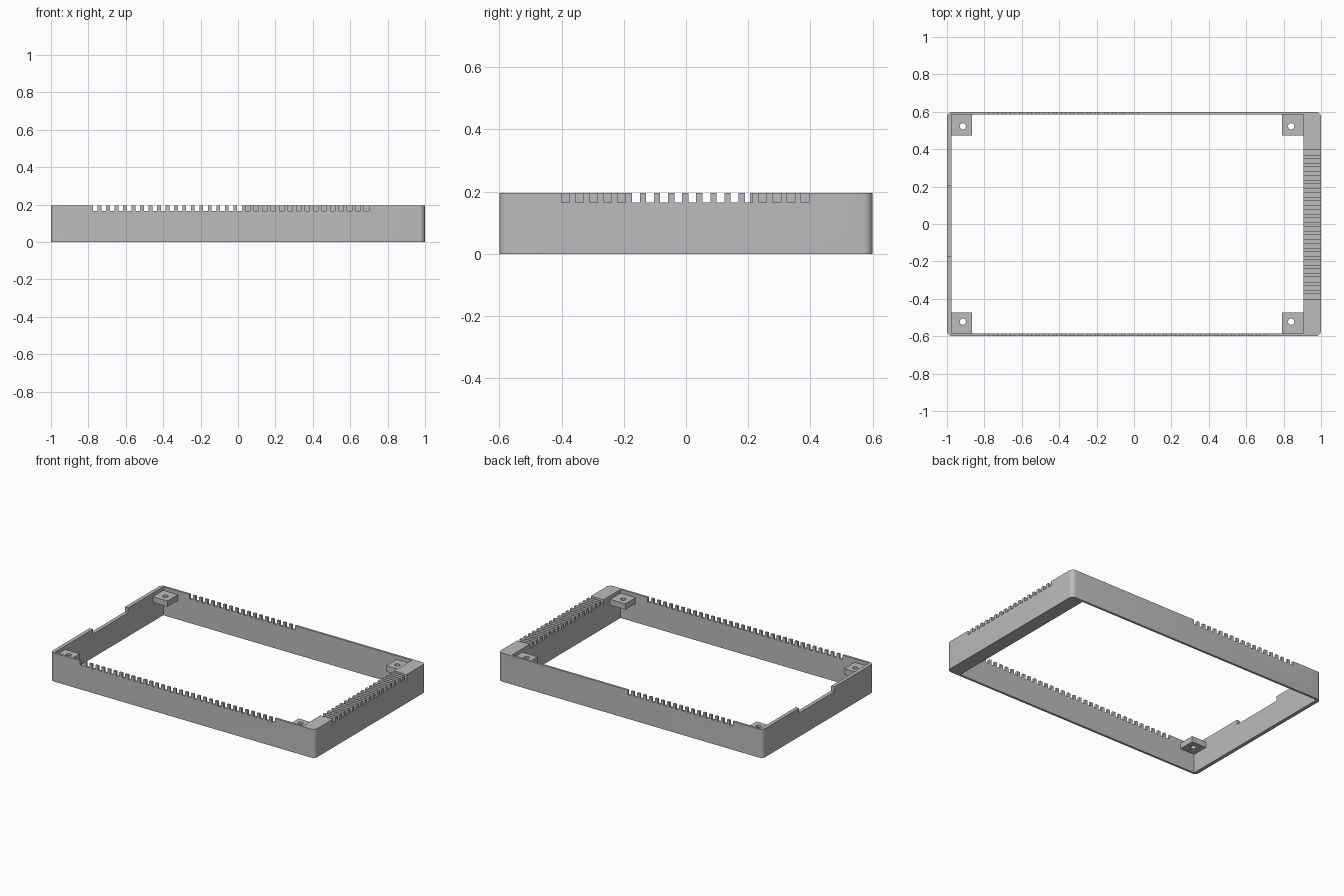
import bpy
import bmesh
from mathutils import Matrix, Vector

cube = bpy.data.objects.get("Cube")
if cube:
    bpy.data.objects.remove(cube, do_unlink=True)

grey = bpy.data.materials.new("plain grey")
grey.use_nodes = True
colour = (0.5, 0.5, 0.5, 1)
grey.diffuse_color = colour
grey.node_tree.nodes["Principled BSDF"].inputs["Base Color"].default_value = colour

HEIGHT = 0.195
SLOT_FLOOR = 0.165
PITCH = 0.0453
SLOT = 0.025


def add_box(bm, lo, hi):
    lo, hi = Vector(lo), Vector(hi)
    matrix = Matrix.Translation((lo + hi) / 2) @ Matrix.Diagonal((*(hi - lo), 1))
    return bmesh.ops.create_cube(bm, size=1, matrix=matrix)["verts"]


def make_object(name, bm):
    mesh = bpy.data.meshes.new(name)
    bm.to_mesh(mesh)
    bm.free()
    mesh.materials.append(grey)
    obj = bpy.data.objects.new(name, mesh)
    bpy.context.collection.objects.link(obj)
    return obj


def cut(obj, bm):
    """Subtract a bmesh from an object, then discard the cutter."""
    cutter = make_object("cutter", bm)
    cutter.hide_render = True
    mod = obj.modifiers.new("cut", "BOOLEAN")
    mod.operation = "DIFFERENCE"
    mod.solver = "EXACT"
    mod.object = cutter
    bpy.context.view_layer.update()
    graph = bpy.context.evaluated_depsgraph_get()
    result = bpy.data.meshes.new_from_object(obj.evaluated_get(graph))
    obj.modifiers.clear()
    obj.data = result
    bpy.data.objects.remove(cutter, do_unlink=True)


# Outer block with rounded upright corners
bm = bmesh.new()
add_box(bm, (-1, -0.6, 0), (1, 0.6, HEIGHT))
uprights = [e for e in bm.edges
            if abs(e.verts[0].co.z - e.verts[1].co.z) > 0.1]
bmesh.ops.bevel(bm, geom=uprights, offset=0.03, segments=6, profile=0.5,
                affect="EDGES")
frame = make_object("frame", bm)

# Large opening, leaving one thick end wall
bm = bmesh.new()
add_box(bm, (-0.975, -0.585, -0.1), (0.905, 0.585, 0.4))
cut(frame, bm)

# Rows of slots in three walls and a shallow dip in the thin end wall
bm = bmesh.new()
for i in range(33):
    x = -0.775 + i * PITCH
    add_box(bm, (x, -0.65, SLOT_FLOOR), (x + SLOT, -0.55, 0.3))
for i in range(18):
    x = -0.775 + i * PITCH
    add_box(bm, (x, 0.55, SLOT_FLOOR), (x + SLOT, 0.65, 0.3))
    y = -0.4 + i * PITCH
    add_box(bm, (0.85, y, SLOT_FLOOR), (1.05, y + SLOT, 0.3))
add_box(bm, (-1.05, -0.175, 0.162), (-0.95, 0.205, 0.3))
cut(frame, bm)

# Corner mounting pads with screw holes
for side, x0, x1, hole_x in (("right", -0.98, -0.865, -0.915),
                             ("left", 0.79, 0.91, 0.84)):
    for end, sign in (("front", -1), ("back", 1)):
        y0, y1 = sorted((sign * 0.473, sign * 0.59))
        bm = bmesh.new()
        add_box(bm, (x0, y0, 0.13), (x1, y1, 0.17))
        pad = make_object(f"{end}_{side}_mounting_pad", bm)
        bm = bmesh.new()
        bmesh.ops.create_cone(bm, cap_ends=True, segments=24, radius1=0.017,
                              radius2=0.017, depth=0.2,
                              matrix=Matrix.Translation((hole_x, sign * 0.522, 0.15)))
        cut(pad, bm)

# Smooth the rounded corners and holes, keep edges sharp
for obj in bpy.context.view_layer.objects:
    is_part = obj.name == "frame" or obj.name.endswith("mounting_pad")
    obj.select_set(is_part)
bpy.context.view_layer.objects.active = frame
bpy.ops.object.shade_smooth_by_angle()
